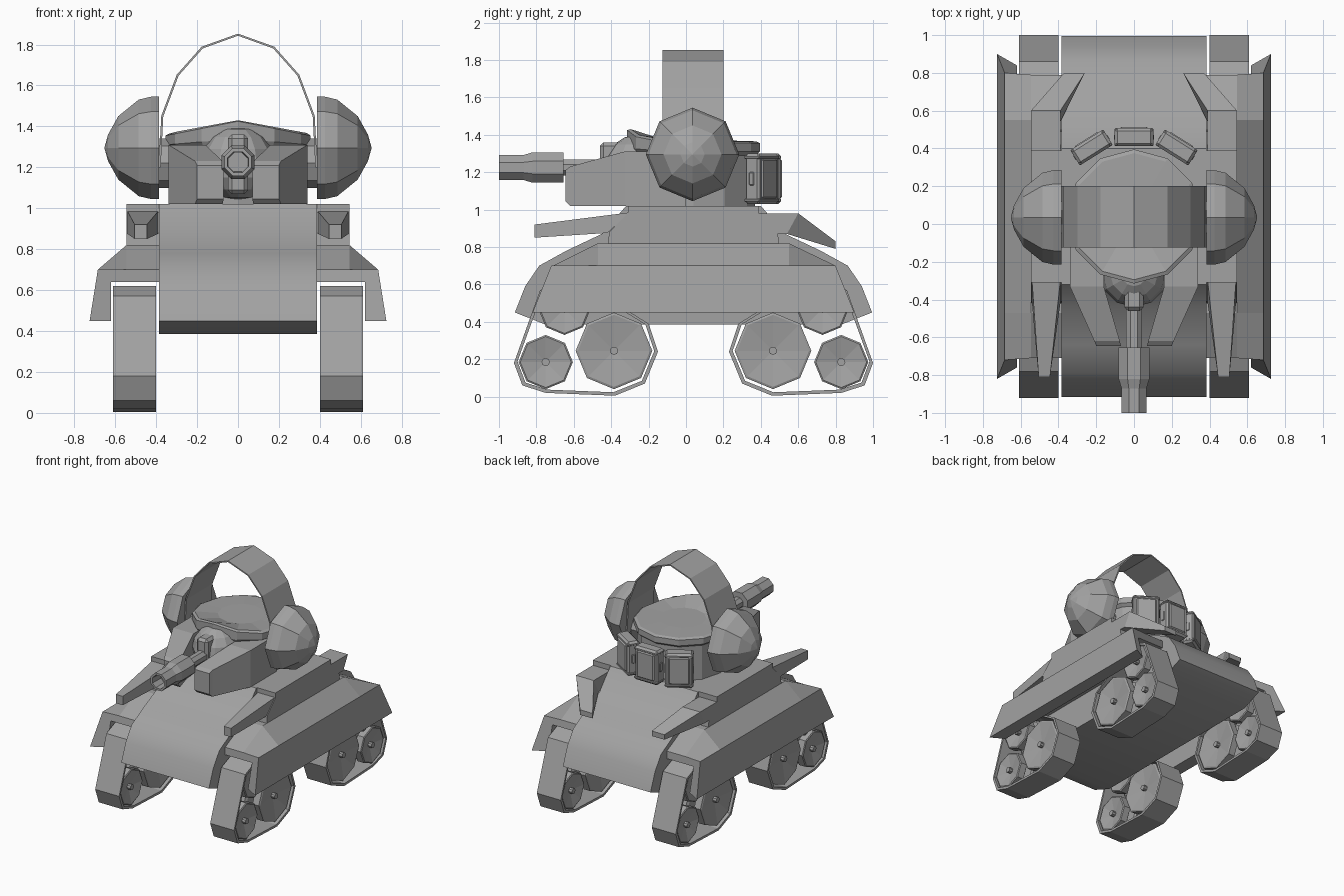
import bpy, bmesh, math
from mathutils import Matrix, Vector

old = bpy.data.objects.get("Cube")
if old:
    bpy.data.objects.remove(old, do_unlink=True)

grey = bpy.data.materials.new("matte_grey")
grey.use_nodes = True
COLOUR = (0.36, 0.36, 0.36, 1)
grey.diffuse_color = COLOUR
grey.node_tree.nodes["Principled BSDF"].inputs["Base Color"].default_value = COLOUR

MID = 0.04          # the chassis is symmetric fore and aft about this y


def finish(name, bm, mirror=False, smooth=None):
    bmesh.ops.recalc_face_normals(bm, faces=bm.faces)
    me = bpy.data.meshes.new(name)
    bm.to_mesh(me)
    bm.free()
    me.materials.append(grey)
    ob = bpy.data.objects.new(name, me)
    bpy.context.scene.collection.objects.link(ob)
    if mirror:
        ob.modifiers.new("Mirror", 'MIRROR').use_axis = (True, False, False)
    if smooth:
        bpy.ops.object.select_all(action='DESELECT')
        ob.select_set(True)
        bpy.context.view_layer.objects.active = ob
        bpy.ops.object.shade_smooth_by_angle(angle=math.radians(smooth))
    return ob


def loft(name, rings, closed=False, **kw):
    """Skin equal-length point rings; cap the ends unless the loft is closed."""
    bm = bmesh.new()
    vs = [[bm.verts.new(p) for p in ring] for ring in rings]
    n = len(vs[0])
    pairs = list(zip(vs, vs[1:])) + ([(vs[-1], vs[0])] if closed else [])
    for a, b in pairs:
        for i in range(n):
            j = (i + 1) % n
            bm.faces.new((a[i], a[j], b[j], b[i]))
    if not closed:
        bm.faces.new(vs[0])
        bm.faces.new(vs[-1])
    return finish(name, bm, **kw)


def lathe(name, profile, centre, axis, sides=8, phase=0.0, **kw):
    """Turn (distance, radius) pairs about the x or y axis through centre."""
    rings = []
    for d, r in profile:
        ring = []
        for i in range(sides):
            a = 2 * math.pi * (i + phase) / sides
            u, w = r * math.sin(a), r * math.cos(a)
            off = (d, u, w) if axis == 'x' else (u, d, w)
            ring.append(Vector(centre) + Vector(off))
        rings.append(ring)
    return loft(name, rings, **kw)


def box(name, size, loc, turn=0.0, bevel=0.0, pivot=None):
    bm = bmesh.new()
    bmesh.ops.create_cube(bm, size=1)
    bmesh.ops.scale(bm, vec=size, verts=bm.verts)
    if bevel:
        bmesh.ops.bevel(bm, geom=bm.edges[:], offset=bevel, segments=1, affect='EDGES')
    bmesh.ops.translate(bm, vec=loc, verts=bm.verts)
    if pivot:
        bmesh.ops.transform(bm, verts=bm.verts, matrix=Matrix.Translation(pivot) @ Matrix.Rotation(turn, 4, 'Z'))
    return finish(name, bm)


def flip(y):
    return 2 * MID - y


# Central hull: a side profile, reflected to the back and extruded across
half = [(-0.75, 0.385), (-0.915, 0.45), (-0.86, 0.59), (-0.785, 0.70),
        (-0.64, 0.78), (-0.45, 0.87), (-0.32, 1.02)]
outline = half + [(flip(y), z) for y, z in reversed(half)]
loft("hull", [[(x, y, z) for y, z in outline] for x in (-0.385, 0.385)], smooth=40)

# Side tier beneath the turret
tier = [(-0.42, 0.80), (-0.41, 0.88), (-0.31, 0.98), (-0.31, 1.02)]
tier += [(flip(y), z) for y, z in reversed(tier)]
loft("hull_side_tier", [[(x, y, z) for y, z in tier] for x in (0.38, 0.545)], mirror=True)

# Fenders: open underneath, sloped at both ends
end = [(0.38, 0.70, -0.71), (0.545, 0.70, -0.71), (0.685, 0.70, -0.72), (0.725, 0.45, -0.82),
       (0.62, 0.45, -0.76), (0.62, 0.64, -0.71), (0.38, 0.64, -0.71)]
inner = [(x, 0.82 if i < 2 else z, -0.47) for i, (x, z, y) in enumerate(end)]
front_rings = [[(x, y, z) for x, z, y in ring] for ring in (end, inner)]
back_rings = [[(x, flip(y), z) for x, y, z in ring] for ring in reversed(front_rings)]
loft("fender", front_rings + back_rings, mirror=True)


# Fins in front of and behind the side tiers
def fin_ring(x0, x1, y_top, y_low, top, low):
    return [(x0, y_top, top), (x1, y_top, top), (x1, y_low, low), (x0, y_low, low)]


loft("front_fin", [fin_ring(0.39, 0.54, -0.30, -0.42, 0.985, 0.875),
                   fin_ring(0.445, 0.505, -0.81, -0.81, 0.92, 0.85)], mirror=True)
loft("rear_fin", [fin_ring(0.39, 0.545, 0.39, 0.39, 0.98, 0.88),
                  fin_ring(0.39, 0.545, 0.60, 0.54, 0.98, 0.87),
                  fin_ring(0.26, 0.37, 0.80, 0.80, 0.83, 0.79)], mirror=True)

# Four track pods, each with a belt and three pairs of dished wheels
belt = [(-0.92, 0.18), (-0.875, 0.06), (-0.75, 0.02), (-0.38, 0.005), (-0.22, 0.07),
        (-0.15, 0.24), (-0.20, 0.39), (-0.52, 0.59), (-0.66, 0.62), (-0.78, 0.57)]
wheels = [("small", -0.75, 0.185, 0.145), ("large", -0.385, 0.245, 0.205), ("upper", -0.65, 0.47, 0.14)]
for end_name, side in (("front", lambda y: y), ("rear", flip)):
    outer = [(side(y), z) for y, z in belt]
    cy, cz = side(-0.54), 0.31
    inside = [(cy + (y - cy) * 0.95, cz + (z - cz) * 0.94) for y, z in outer]
    loft(end_name + "_track_belt",
         [[(x, y, z) for y, z in ring] for x, ring in
          ((0.40, outer), (0.61, outer), (0.61, inside), (0.40, inside))], closed=True, mirror=True)
    for kind, y, z, r in wheels:
        dish = [(0.025, 0.03), (0.025, r * 0.9), (0.035, r), (0.09, r), (0.095, r * 0.94),
                (0.07, 0.022), (0.10, 0.022), (0.10, 0.012)]
        centre = (0.505, side(y), z)
        for label, s in (("outer", 1), ("inner", -1)):
            lathe(f"{end_name}_{kind}_{label}_wheel", [(d * s, q) for d, q in dish],
                  centre, 'x', mirror=True)
        lathe(f"{end_name}_{kind}_axle", [(-0.04, 0.035), (0.04, 0.035)], centre, 'x', mirror=True)

# Turret drum with an overhanging roof that rises to a brow at the front
SIDES = 12


def turret_ring(r, z, rise=0.0, cy=MID):
    ring = []
    for i in range(SIDES):
        a = 2 * math.pi * i / SIDES
        x, y = r * math.sin(a), -r * math.cos(a)
        lift = rise * max(0, 1 - abs(x) / 0.35) if y < 0 else 0
        ring.append((x, cy + y, z + lift))
    return ring


loft("turret_drum", [turret_ring(0.33, 1.01), turret_ring(0.33, 1.31)])
loft("turret_roof", [turret_ring(0.33, 1.29), turret_ring(0.355, 1.31, 0.03), turret_ring(0.355, 1.355, 0.07),
                     turret_ring(0.335, 1.365, 0.065), turret_ring(0.17, 1.37), turret_ring(0.02, 1.37)])


# Armoured cheeks either side of the gun
def cheek_ring(x0, x1, y, top, low=1.02):
    return [(x0, y, top), (x1, y, top), (x1, y, low), (x0, y, low)]


loft("turret_cheek", [cheek_ring(0.07, 0.20, -0.645, 1.21, 1.045), cheek_ring(0.075, 0.21, -0.62, 1.23),
                      cheek_ring(0.16, 0.34, -0.33, 1.31), cheek_ring(0.16, 0.34, 0.0, 1.31)], mirror=True)

# Gun: ball mantlet, upright cradle, barrel and hollow muzzle
bm = bmesh.new()
bmesh.ops.create_uvsphere(bm, u_segments=12, v_segments=8, radius=0.18)
bmesh.ops.translate(bm, vec=(0, -0.26, 1.22), verts=bm.verts)
finish("gun_mantlet", bm)
box("gun_cradle", (0.10, 0.16, 0.29), (0, -0.38, 1.215), bevel=0.02)
gun = (0, 0, 1.225)
lathe("gun_barrel", [(-0.30, 0.045), (-0.70, 0.045)], gun, 'y', phase=0.5)
lathe("gun_muzzle", [(-0.655, 0.04), (-0.655, 0.088), (-0.82, 0.088), (-0.87, 0.072), (-1.0, 0.072),
                     (-1.0, 0.055), (-0.90, 0.05)], gun, 'y', phase=0.5)

# Faceted side pods and the strap arching over the turret between them
lathe("side_pod", [(0.0, 0.25), (0.04, 0.25), (0.10, 0.236), (0.20, 0.155), (0.25, 0.065), (0.267, 0.004)],
      (0.385, 0.035, 1.295), 'x', mirror=True)
lathe("pod_mount", [(-0.08, 0.12), (0.02, 0.12)], (0.385, 0.035, 1.22), 'x', mirror=True)
right_arc = [(0.383, 1.20), (0.37, 1.45), (0.295, 1.65), (0.175, 1.785)]
arc = right_arc + [(0, 1.848)] + [(-x, z) for x, z in reversed(right_arc)]
bm = bmesh.new()
rows = [[bm.verts.new((x, y, z)) for y in (-0.125, 0.2)] for x, z in arc]
for a, b in zip(rows, rows[1:]):
    bm.faces.new((a[0], a[1], b[1], b[0]))
strap = finish("overhead_strap", bm)
thick = strap.modifiers.new("Thickness", 'SOLIDIFY')
thick.thickness, thick.offset = 0.01, 0

# Stowage boxes round the back, with raised lids, panels and clasps
for label, turn, pivot in (("middle", 0, (0, 0.46, 1.165)), ("left", -0.56, (0.225, 0.405, 1.165)),
                           ("right", 0.56, (-0.225, 0.405, 1.165))):
    def part(name, size, loc, bevel):
        box(f"{label}_{name}", size, loc, turn, bevel, pivot)
    part("stowage_box", (0.20, 0.09, 0.27), (0, 0, 0), 0.012)
    part("stowage_panel", (0.15, 0.02, 0.21), (0, 0.043, 0), 0.008)
    for s in (-1, 1):
        part("stowage_rim", (0.206, 0.096, 0.02), (0, 0, 0.115 * s), 0.005)
        part("stowage_clasp", (0.012, 0.03, 0.07), (0.1 * s, 0, 0), 0.004)
